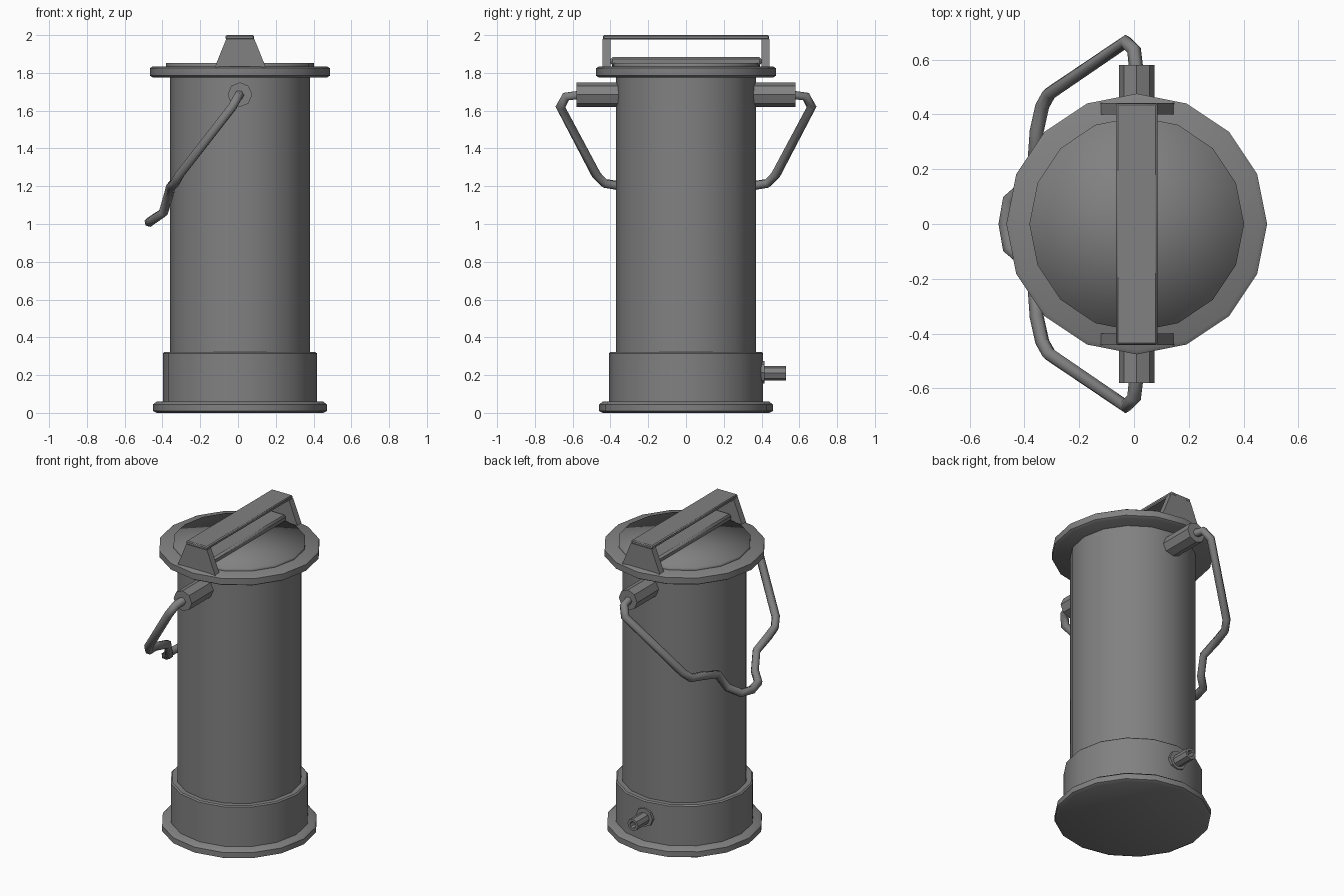
import bpy
import bmesh
from math import radians, cos, sin, pi
from mathutils import Vector, Matrix

old = bpy.data.objects.get("Cube")
if old:
    bpy.data.objects.remove(old, do_unlink=True)

SIDES = 16
AXIS_X = 0.01

grey = bpy.data.materials.new("grey metal")
grey.use_nodes = True
GREY = (0.22, 0.22, 0.22, 1)
grey.diffuse_color = GREY
grey.node_tree.nodes["Principled BSDF"].inputs["Base Color"].default_value = GREY


def finish(name, bm, angle=40):
    bmesh.ops.recalc_face_normals(bm, faces=bm.faces)
    mesh = bpy.data.meshes.new(name)
    bm.to_mesh(mesh)
    bm.free()
    mesh.materials.append(grey)
    ob = bpy.data.objects.new(name, mesh)
    bpy.context.collection.objects.link(ob)
    bpy.ops.object.select_all(action="DESELECT")
    ob.select_set(True)
    bpy.context.view_layer.objects.active = ob
    bpy.ops.object.shade_smooth_by_angle(angle=radians(angle))
    return ob


def lathe(name, profile, sides=SIDES, matrix=None, angle=40):
    """Revolve (radius, height) pairs; ends are closed with fans."""
    bm = bmesh.new()
    rings = [[bm.verts.new((r * cos(2 * pi * i / sides), r * sin(2 * pi * i / sides), z))
              for i in range(sides)] for r, z in profile]
    for a, b in zip(rings, rings[1:]):
        for i in range(sides):
            j = (i + 1) % sides
            bm.faces.new((a[i], a[j], b[j], b[i]))
    for ring, (r, z) in ((rings[0], profile[0]), (rings[-1], profile[-1])):
        tip = bm.verts.new((0, 0, z))
        for i in range(sides):
            bm.faces.new((ring[i], ring[(i + 1) % sides], tip))
    bm.transform(matrix or Matrix.Translation((AXIS_X, 0, 0)))
    return finish(name, bm, angle)


def block(name, centre, size, top_scale=1.0, bevel=0.0):
    bm = bmesh.new()
    bmesh.ops.create_cube(bm, size=1)
    for v in bm.verts:
        if v.co.z > 0:
            v.co.x *= top_scale
        v.co = Vector(v.co[i] * size[i] + centre[i] for i in range(3))
    if bevel:
        bmesh.ops.bevel(bm, geom=bm.edges[:], offset=bevel, segments=1, affect="EDGES")
    return finish(name, bm)


def sideways(y, z, sign):
    """Point the lathe axis along +y or -y."""
    return Matrix.Translation((AXIS_X, y, z)) @ Matrix.Rotation(radians(-90 * sign), 4, "X")


# Base, barrel and lid
lathe("base_rim", [(0.44, 0), (0.46, 0.01), (0.46, 0.045), (0.44, 0.06)])
lathe("base_collar", [(0.408, 0.05), (0.408, 0.315), (0.4, 0.322)])
lathe("barrel", [(0.37, 0.3), (0.37, 1.8)])
lathe("lid_rim", [(0.46, 1.775), (0.476, 1.785), (0.476, 1.825), (0.46, 1.835)])
lathe("lid_disc", [(0.392, 1.82), (0.392, 1.853)], angle=180)

# Lid handle: top bar, low rib and two tapered end plates
block("lid_handle_bar", (0.01, 0, 1.988), (0.15, 0.88, 0.024), bevel=0.006)
block("lid_handle_rib", (0.01, 0, 1.862), (0.12, 0.8, 0.046), bevel=0.012)
for side, sign in (("front", -1), ("back", 1)):
    block(side + "_handle_mount", (0.012, 0.42 * sign, 1.905), (0.27, 0.042, 0.15), 0.55)
    # Pivot boss for the wire bail
    lathe(side + "_pivot", [(0.065, 0), (0.065, 0.25)], 8, sideways(0.33 * sign, 1.685, sign))

# Wire bail hanging on the right side, mirrored along y
half = [(0.01, 0.55, 1.685), (0, 0.635, 1.675), (-0.03, 0.665, 1.62),
        (-0.31, 0.475, 1.26), (-0.335, 0.43, 1.215), (-0.355, 0.34, 1.2),
        (-0.365, 0.2, 1.16), (-0.395, 0.14, 1.06), (-0.455, 0.09, 1.02)]
path = half + [(-0.47, 0, 1.01)] + [(x, -y, z) for x, y, z in reversed(half)]
curve = bpy.data.curves.new("wire_bail", "CURVE")
curve.dimensions = "3D"
curve.bevel_depth = 0.026
curve.bevel_resolution = 1
curve.use_fill_caps = True
spline = curve.splines.new("POLY")
spline.points.add(len(path) - 1)
for point, co in zip(spline.points, path):
    point.co = (*co, 1)
curve.materials.append(grey)
bail = bpy.data.objects.new("wire_bail", curve)
bpy.context.collection.objects.link(bail)

# Drain spout at the back of the base
lathe("spout_flange", [(0.06, 0), (0.06, 0.03)], 8, sideways(0.385, 0.215, 1))
lathe("spout_pipe", [(0.038, 0), (0.038, 0.13), (0.022, 0.13), (0.022, 0.09)], 8,
      sideways(0.4, 0.21, 1))
